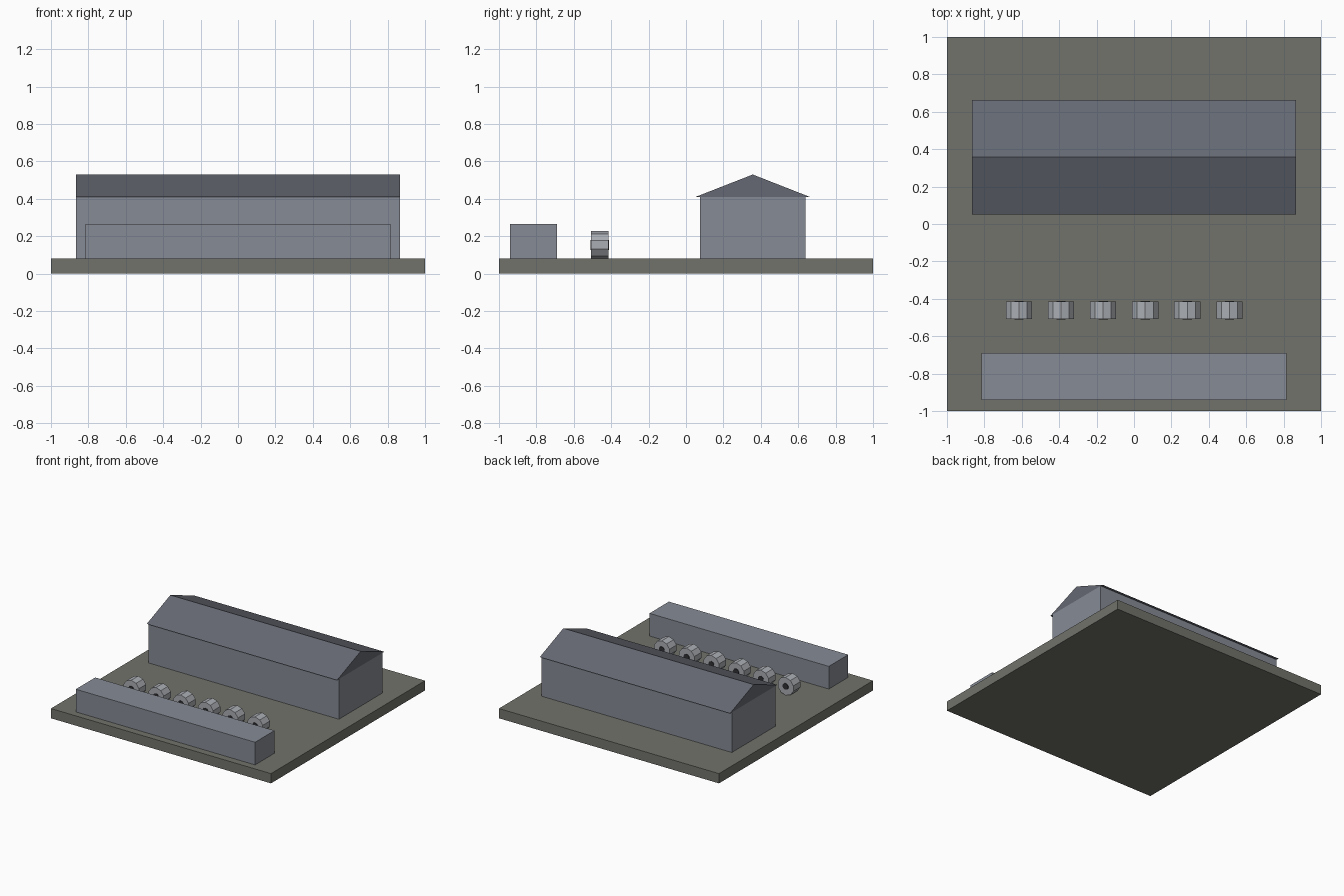
import bpy, math

if "Cube" in bpy.data.objects:
    bpy.data.objects.remove(bpy.data.objects["Cube"])


def material(name, rgb):
    m = bpy.data.materials.new(name)
    m.diffuse_color = (*rgb, 1)
    m.use_nodes = True
    m.node_tree.nodes["Principled BSDF"].inputs["Base Color"].default_value = m.diffuse_color
    return m


GROUND = material("ground", (0.17, 0.17, 0.15))
WALL = material("wall", (0.24, 0.26, 0.30))
ROOF = material("roof", (0.13, 0.14, 0.17))
STEEL = material("steel", (0.40, 0.42, 0.45))
DARK = material("dark", (0.03, 0.03, 0.035))


def box(name, x, y, z, mat):
    """Box from (min, max) ranges on each axis."""
    bpy.ops.mesh.primitive_cube_add(size=1, location=[sum(r) / 2 for r in (x, y, z)])
    ob = bpy.context.object
    ob.name = name
    ob.scale = [r[1] - r[0] for r in (x, y, z)]
    ob.data.materials.append(mat)


def cylinder(name, x, y, z, radius, mat):
    """Ten-sided cylinder lying along y, with a corner at the top."""
    bpy.ops.mesh.primitive_cylinder_add(
        vertices=10, radius=radius, depth=y[1] - y[0],
        location=(x, sum(y) / 2, z), rotation=(math.pi / 2, 0, 0))
    ob = bpy.context.object
    ob.name = name
    ob.data.materials.append(mat)


def gable(name, half_length, profile, mat):
    """Triangular (y, z) profile extruded along x."""
    verts = [(x, y, z) for x in (-half_length, half_length) for y, z in profile]
    faces = [(0, 2, 1), (3, 4, 5), (0, 1, 4, 3), (1, 2, 5, 4), (2, 0, 3, 5)]
    me = bpy.data.meshes.new(name)
    me.from_pydata(verts, [], faces)
    me.materials.append(mat)
    bpy.context.collection.objects.link(bpy.data.objects.new(name, me))


# Yard slab
box("ground_slab", (-1, 1), (-1, 1), (0, 0.08), GROUND)

# Large hall with gabled roof
box("hall_walls", (-0.865, 0.865), (0.075, 0.64), (0.08, 0.41), WALL)
gable("hall_roof", 0.865, [(0.05, 0.41), (0.663, 0.41), (0.357, 0.53)], ROOF)

# Long low building
box("low_building", (-0.815, 0.815), (-0.942, -0.69), (0.08, 0.266), WALL)

# Row of coils with dark cores
for i in range(6):
    x = -0.615 + 0.225 * i
    cylinder(f"coil_{i + 1}", x, (-0.507, -0.415), 0.1535, 0.0735, STEEL)
    cylinder(f"coil_core_{i + 1}", x, (-0.511, -0.411), 0.1535, 0.026, DARK)
